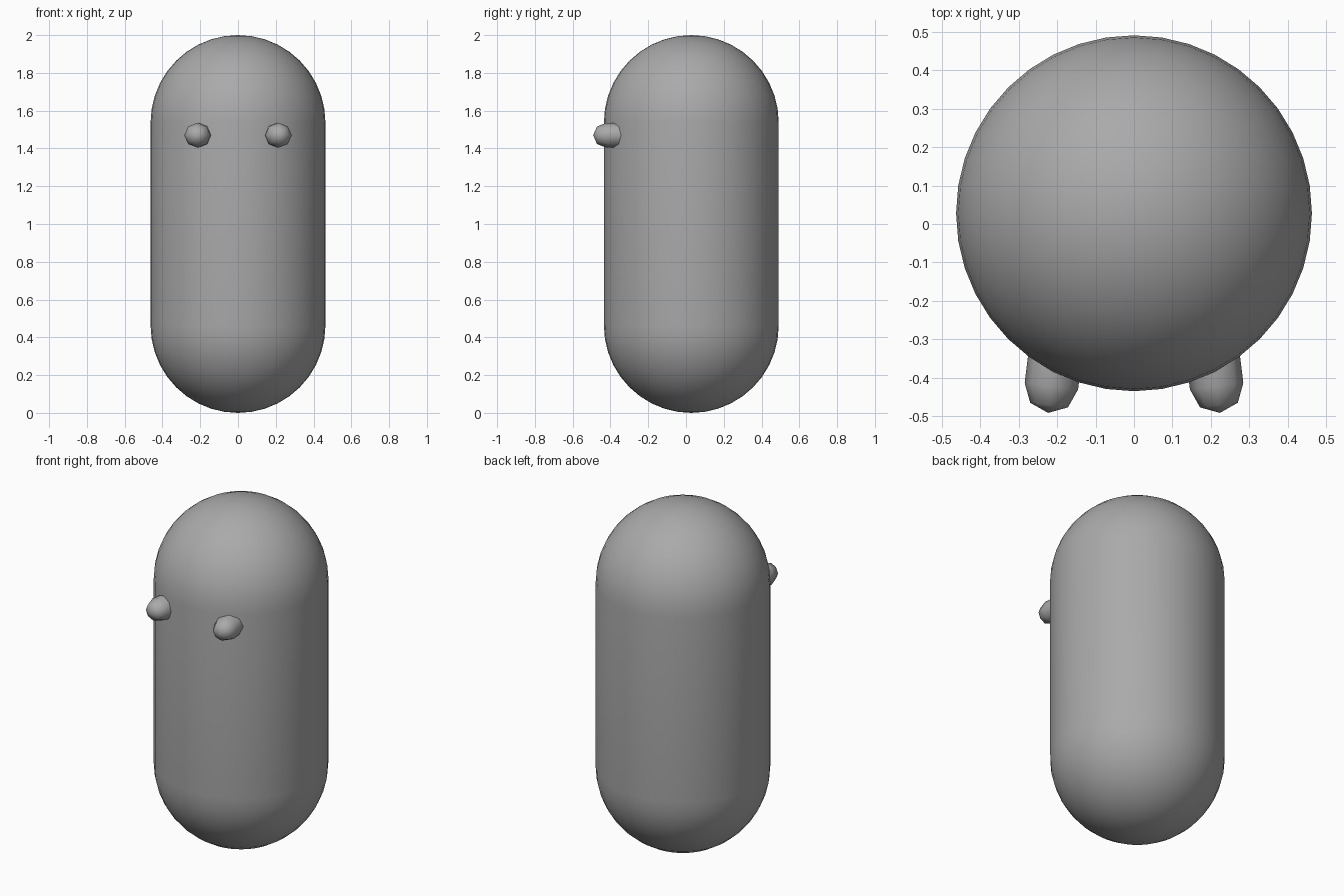
import bpy, bmesh, math
from mathutils import Matrix, Vector

if "Cube" in bpy.data.objects:
    bpy.data.objects.remove(bpy.data.objects["Cube"])

grey = bpy.data.materials.new("plain grey")
grey.diffuse_color = (0.40, 0.40, 0.40, 1)
grey.use_nodes = True
grey.node_tree.nodes["Principled BSDF"].inputs["Base Color"].default_value = grey.diffuse_color


def capsule(name, radius, length, segments, rings, matrix):
    """Spin a pill profile around z; length is the distance between cap centres."""
    bm = bmesh.new()
    angles = [math.pi / 2 * i / rings for i in range(rings + 1)]
    top = [Vector((radius * math.cos(a), 0, length / 2 + radius * math.sin(a))) for a in angles]
    bottom = [Vector((p.x, 0, -p.z)) for p in reversed(top)]
    verts = [bm.verts.new(p) for p in bottom + top]
    edges = [bm.edges.new(pair) for pair in zip(verts, verts[1:])]
    bmesh.ops.spin(bm, geom=verts + edges, axis=(0, 0, 1), cent=(0, 0, 0),
                   angle=math.tau, steps=segments, use_merge=True)
    bmesh.ops.remove_doubles(bm, verts=bm.verts, dist=1e-4)
    bmesh.ops.recalc_face_normals(bm, faces=bm.faces)
    bm.transform(matrix)
    for f in bm.faces:
        f.smooth = True
    mesh = bpy.data.meshes.new(name)
    bm.to_mesh(mesh)
    bm.free()
    mesh.materials.append(grey)
    obj = bpy.data.objects.new(name, mesh)
    bpy.context.collection.objects.link(obj)
    return obj


# Upright pill body
R = 0.463
capsule("body", R, 2 - 2 * R, 40, 10, Matrix.Translation((0, 0.028, 1)))

# Two stubby low-poly eyes, splayed slightly outward
for side, name in ((-1, "left_eye"), (1, "right_eye")):
    place = (Matrix.Translation((side * 0.215, -0.422, 1.47))
             @ Matrix.Rotation(side * math.radians(7), 4, 'Z')
             @ Matrix.Diagonal((1, 1, 0.94, 1))
             @ Matrix.Rotation(math.radians(90), 4, 'X')
             @ Matrix.Translation((0, 0, -0.07)))
    capsule(name, 0.07, 0.14, 8, 2, place)
